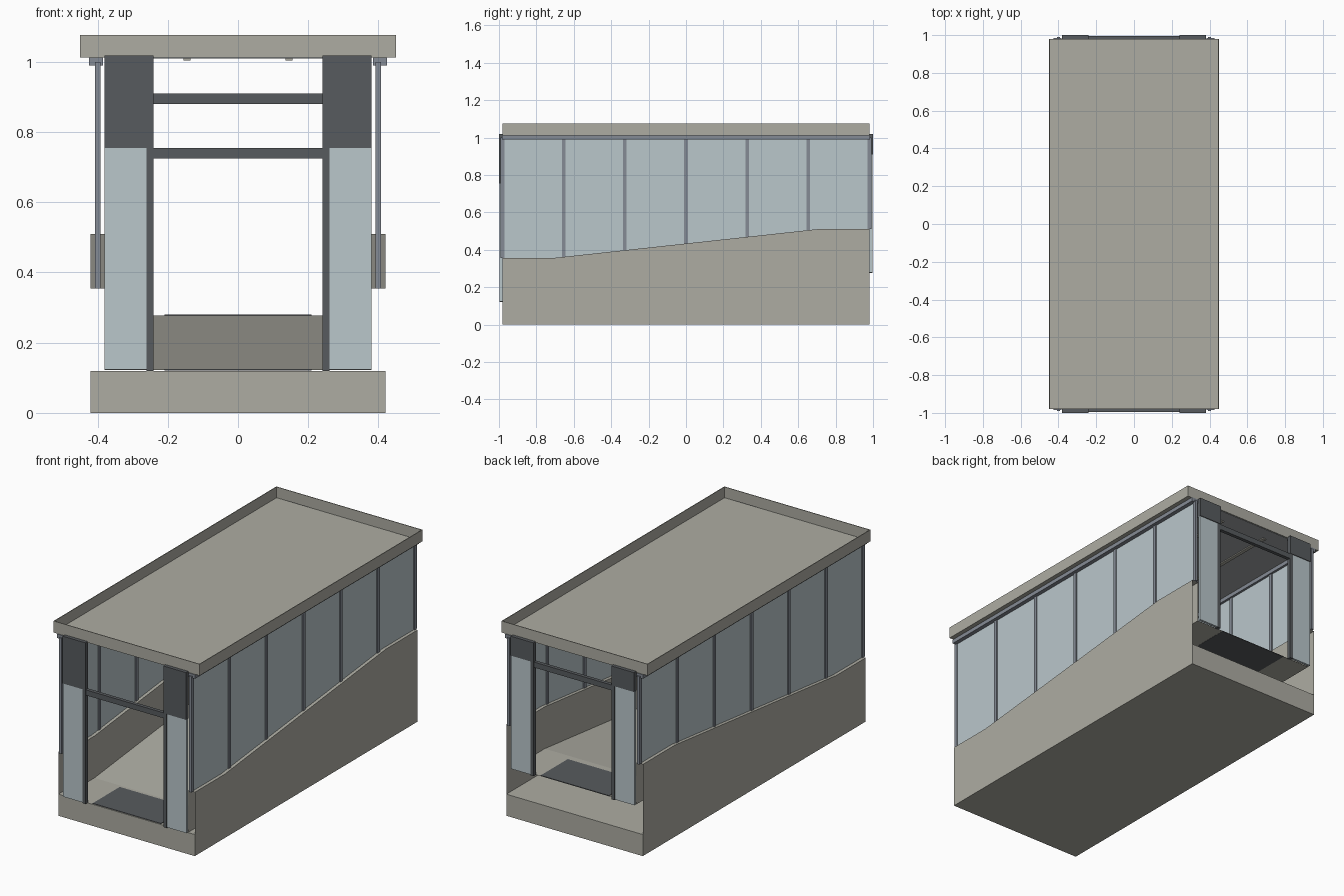
import bpy
import bmesh

cube = bpy.data.objects.get("Cube")
if cube:
    bpy.data.objects.remove(cube, do_unlink=True)


def material(name, r, g, b):
    m = bpy.data.materials.new(name)
    m.use_nodes = True
    m.diffuse_color = (r, g, b, 1)
    m.node_tree.nodes["Principled BSDF"].inputs["Base Color"].default_value = (r, g, b, 1)
    return m


CONCRETE = material("warm grey concrete", 0.42, 0.415, 0.365)
GLASS = material("pale blue glass", 0.49, 0.57, 0.60)
DARK = material("dark grey metal", 0.095, 0.104, 0.112)
STEEL = material("blue grey steel", 0.235, 0.26, 0.30)
CEILING = material("ceiling grey", 0.36, 0.38, 0.39)


def finish(name, bm, mat):
    mesh = bpy.data.meshes.new(name)
    bm.to_mesh(mesh)
    bm.free()
    mesh.materials.append(mat)
    obj = bpy.data.objects.new(name, mesh)
    bpy.context.scene.collection.objects.link(obj)
    return obj


def box(name, mat, xs, ys, zs):
    """Box spanning the given (low, high) ranges."""
    bm = bmesh.new()
    bmesh.ops.create_cube(bm, size=1)
    for v in bm.verts:
        for axis, span in enumerate((xs, ys, zs)):
            v.co[axis] = max(span) if v.co[axis] > 0 else min(span)
    return finish(name, bm, mat)


def mirrored(side, low, high):
    return (side * low, side * high)


HALF, OUT, IN = 0.98, 0.42, 0.38
LOW, RISE = 0.12, 0.155
WALL = 0.355
ROOF = 1.012
# Stations along the passage: y and how far the ramp has risen there
STATIONS = [(-HALF, 0), (-0.72, 0), (0.70, RISE), (HALF, RISE)]


def rise_at(y):
    return RISE * min(1, max(0, (y + 0.72) / 1.42))


# Ground slab
box("base_slab", CONCRETE, (-OUT, OUT), (-HALF, HALF), (0, LOW))

# Hollow parapet walls and ramp floor, lofted as one open-ended sheet
bm = bmesh.new()
rows = []
for y, up in STATIONS:
    half = [(OUT, LOW), (OUT, WALL + up), (IN, WALL + up), (IN, LOW + 0.002 + up)]
    section = half + [(-x, z) for x, z in reversed(half)]
    rows.append([bm.verts.new((x, y, z)) for x, z in section])
for a, b in zip(rows, rows[1:]):
    for i in range(len(a) - 1):
        bm.faces.new((a[i], b[i], b[i + 1], a[i + 1]))
finish("walls_and_ramp", bm, CONCRETE)

# Side glazing, posts and top rails
for side, label in ((1, "left"), (-1, "right")):
    bm = bmesh.new()
    outline = [(y, WALL + up) for y, up in STATIONS] + [(HALF, 1.0), (-HALF, 1.0)]
    face = bm.faces.new([bm.verts.new((side * 0.398, y, z)) for y, z in outline])
    ext = bmesh.ops.extrude_face_region(bm, geom=[face])
    for v in ext["geom"]:
        if isinstance(v, bmesh.types.BMVert):
            v.co.x += side * 0.004
    bmesh.ops.recalc_face_normals(bm, faces=bm.faces)
    finish(label + "_side_glass", bm, GLASS)
    for i in range(7):
        y = (i - 3) * 0.327
        box(f"{label}_post_{i + 1}", STEEL, mirrored(side, 0.392, 0.408),
            (y - 0.01, y + 0.01), (WALL + rise_at(y), 1.0))
    box(label + "_top_rail", STEEL, mirrored(side, 0.385, 0.425), (-0.985, 0.985), (0.99, ROOF))
    # Ceiling light strip
    box(label + "_ceiling_strip", CONCRETE, mirrored(side, 0.135, 0.155),
        (-0.9, 0.9), (1.004, 1.011))

# Entrance portals: the back one stands higher, on top of the ramp
for end, label, up in ((-1, "front", 0), (1, "back", RISE)):
    foot, head = LOW + up, 0.755 + up
    for side, hand in ((1, "left"), (-1, "right")):
        box(f"{label}_{hand}_header_panel", DARK, mirrored(side, 0.24, IN),
            mirrored(end, 0.976, 1.0), (head, 1.018))
        box(f"{label}_{hand}_door_post", DARK, mirrored(side, 0.24, 0.26),
            mirrored(end, 0.976, 0.998), (foot, head))
        box(f"{label}_{hand}_door_glass", GLASS, mirrored(side, 0.26, IN),
            mirrored(end, 0.982, 0.996), (foot + 0.003, head))
    box(label + "_door_lintel", DARK, (-0.24, 0.24), mirrored(end, 0.976, 0.996),
        (head - 0.03, head))
    box(label + "_floor_mat", DARK, (-0.21, 0.21), mirrored(end, 0.74, 0.978),
        (foot + 0.001, foot + 0.005))

# Roof plate, ceiling panel and thin upstanding rim
EDGE, TOP, THIN = 0.45, 1.076, 0.004
box("ceiling_panel", CEILING, (-IN, IN), (-0.975, 0.975), (1.01, 1.013))
box("roof_plate", CONCRETE, (-EDGE, EDGE), (-HALF, HALF), (ROOF, 1.016))
for side, label in ((1, "left"), (-1, "right")):
    box(label + "_roof_rim", CONCRETE, mirrored(side, EDGE - THIN, EDGE), (-HALF, HALF), (ROOF, TOP))
for end, label in ((-1, "front"), (1, "back")):
    box(label + "_roof_rim", CONCRETE, (THIN - EDGE, EDGE - THIN),
        mirrored(end, HALF - THIN, HALF), (ROOF, TOP))
